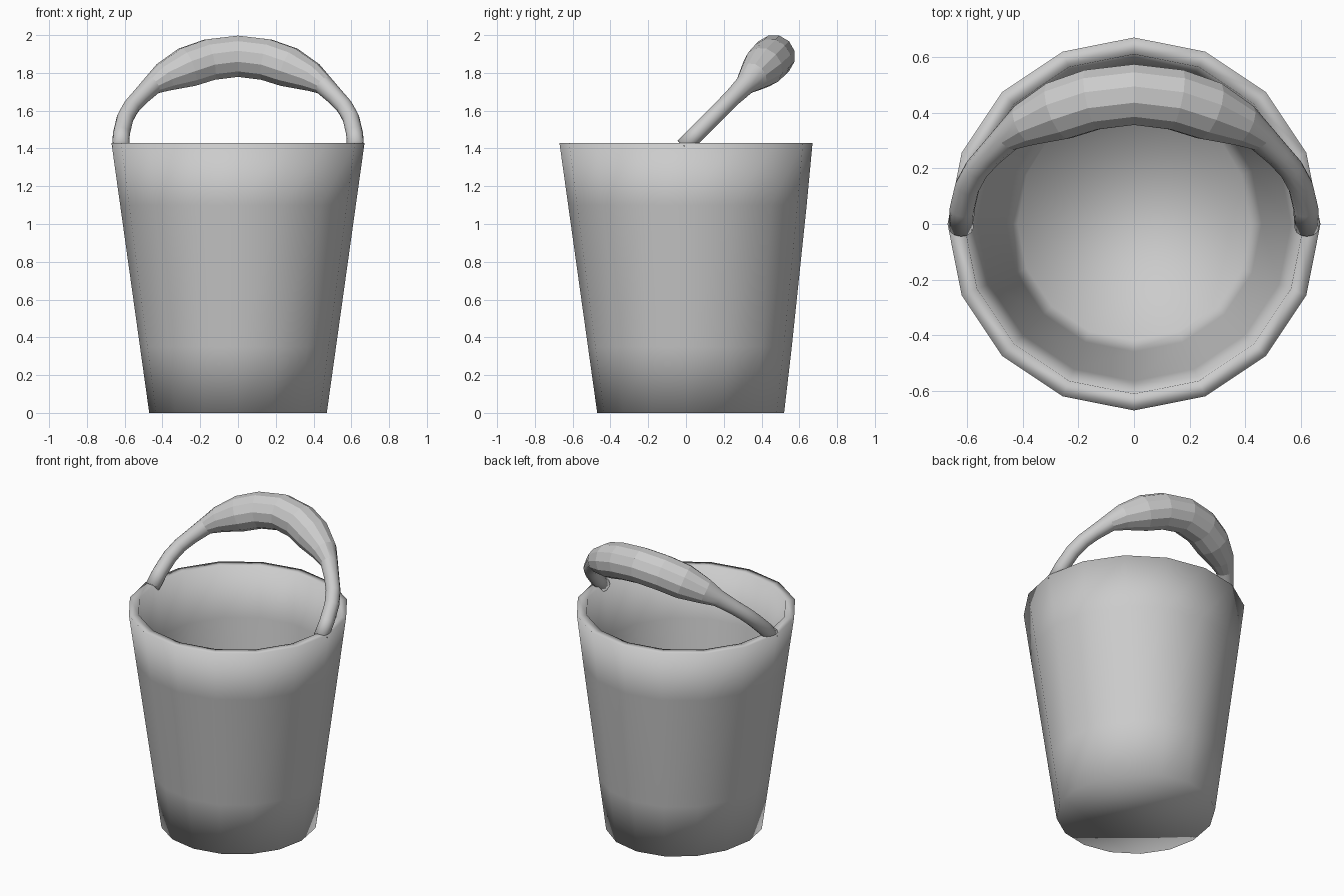
import bpy, bmesh
from math import sin, cos, pi, sqrt
from mathutils import Vector

default = bpy.data.objects.get("Cube")
if default:
    bpy.data.objects.remove(default)

# Single plain grey
grey = bpy.data.materials.new("plain grey")
grey.use_nodes = True
colour = (0.6, 0.6, 0.6, 1)
grey.diffuse_color = colour
grey.node_tree.nodes["Principled BSDF"].inputs["Base Color"].default_value = colour


def skin(name, rings, smooth):
    """Bridge equal rings of points, cap both ends; smooth(centre) picks the shading."""
    bm = bmesh.new()
    loops = [[bm.verts.new(p) for p in ring] for ring in rings]
    n = len(loops[0])
    for a, b in zip(loops, loops[1:]):
        for i in range(n):
            j = (i + 1) % n
            bm.faces.new((a[i], a[j], b[j], b[i]))
    bm.faces.new(loops[0])
    bm.faces.new(loops[-1])
    bmesh.ops.recalc_face_normals(bm, faces=bm.faces)
    for f in bm.faces:
        f.smooth = smooth(f.calc_center_median())
    mesh = bpy.data.meshes.new(name)
    bm.to_mesh(mesh)
    bm.free()
    mesh.materials.append(grey)
    obj = bpy.data.objects.new(name, mesh)
    bpy.context.collection.objects.link(obj)
    return obj


# Bucket: tapered 16-sided shell, outer wall up, over the rim, inner wall down
HEIGHT, SIDES = 1.43, 16


def bucket_ring(z, inset):
    t = z / HEIGHT
    r = 0.47 + 0.2 * t - inset
    stretch = 1 + 0.105 * (1 - t)      # the foot bulges slightly to the back
    ring = []
    for i in range(SIDES):
        a = 2 * pi * i / SIDES
        y = r * sin(a)
        ring.append((r * cos(a), y * stretch if y > 0 else y, z))
    return ring


levels = [(0, 0), (0.35, 0), (1.1, 0), (HEIGHT, 0),
          (HEIGHT, 0.06), (1.1, 0.06), (0.35, 0.06), (0.06, 0.06)]
skin("bucket", [bucket_ring(z, d) for z, d in levels], lambda c: True)

# Handle: round bar swelling into a faceted grip, leaning back at 45 degrees
# Half of the path as (x, z, radius), mirrored for the other side
half = [(0.622, 1.41, 0.045), (0.617, 1.48, 0.045), (0.598, 1.56, 0.045),
        (0.565, 1.62, 0.045), (0.52, 1.67, 0.046), (0.455, 1.735, 0.054),
        (0.39, 1.778, 0.08), (0.27, 1.83, 0.11), (0.15, 1.87, 0.113)]
path = half + [(0, 1.888, 0.113)] + [(-x, z, r) for x, z, r in reversed(half)]
PIVOT = 1.423
centres = [Vector((x, z - PIVOT, z)) for x, z, r in path]
across = Vector((0, -1, 1)) / sqrt(2)
rings = []
for k, c in enumerate(centres):
    ahead = centres[min(k + 1, len(centres) - 1)]
    behind = centres[max(k - 1, 0)]
    side = (ahead - behind).normalized().cross(across)
    rings.append([c + path[k][2] * (side * cos(i * pi / 6) + across * sin(i * pi / 6))
                  for i in range(12)])
skin("handle", rings, lambda c: abs(c.x) > 0.45)
